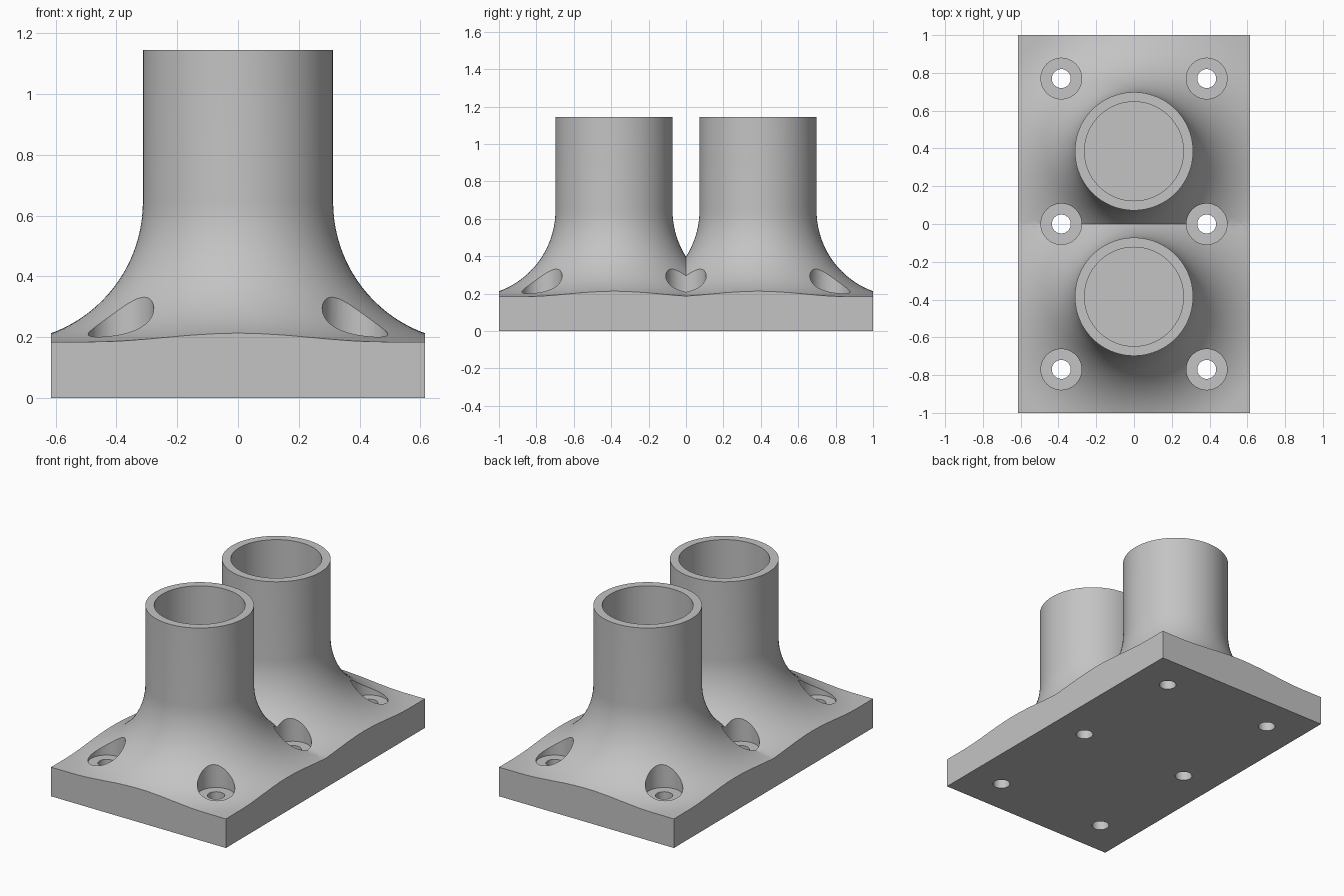
import bpy, bmesh, math
from mathutils import Vector

if "Cube" in bpy.data.objects:
    bpy.data.objects.remove(bpy.data.objects["Cube"])

HALF_W, HALF_L, TUBE_Y = 0.615, 1.0, 0.385
PLATE, TOP, FILLET, R_OUT, R_BORE = 0.185, 1.145, 0.46, 0.313, 0.262


def revolve(bm, profile, centre, steps):
    """Spin an (r, z) profile that starts and ends on the axis into a solid."""
    cx, cy = centre
    verts = [bm.verts.new((cx + r, cy, z)) for r, z in profile]
    edges = [bm.edges.new(pair) for pair in zip(verts, verts[1:])]
    bmesh.ops.spin(bm, geom=verts + edges, cent=(cx, cy, 0), axis=(0, 0, 1),
                   angle=2 * math.pi, steps=steps)
    bmesh.ops.remove_doubles(bm, verts=bm.verts, dist=1e-5)


def trim(bm, point, normal, fill=True):
    """Cut away everything beyond a plane and cap the cut."""
    cut = bmesh.ops.bisect_plane(bm, geom=bm.verts[:] + bm.edges[:] + bm.faces[:], dist=1e-6,
                                 plane_co=point, plane_no=normal, clear_outer=True)
    if fill:
        edges = [e for e in cut["geom_cut"] if isinstance(e, bmesh.types.BMEdge)]
        bmesh.ops.holes_fill(bm, edges=edges, sides=0)


def make_object(name, bm):
    bmesh.ops.recalc_face_normals(bm, faces=bm.faces)
    mesh = bpy.data.meshes.new(name)
    bm.to_mesh(mesh)
    bm.free()
    obj = bpy.data.objects.new(name, mesh)
    bpy.context.collection.objects.link(obj)
    return obj


# Flared tube socket, trimmed to half of the rectangular base
bm = bmesh.new()
profile = [(0, PLATE), (R_BORE, PLATE), (R_BORE, TOP), (R_OUT, TOP)]
for i in range(25):
    a = math.pi / 2 * i / 24
    profile.append((R_OUT + FILLET * (1 - math.cos(a)),
                    PLATE + FILLET * (1 - math.sin(a))))
profile += [(1.1, PLATE), (1.1, 0), (0, 0)]
revolve(bm, profile, (0, -TUBE_Y), 96)
trim(bm, Vector((HALF_W, 0, 0)), Vector((1, 0, 0)))
trim(bm, Vector((-HALF_W, 0, 0)), Vector((-1, 0, 0)))
trim(bm, Vector((0, -HALF_L, 0)), Vector((0, -1, 0)))
trim(bm, Vector((0, 0, 0)), Vector((0, 1, 0)), fill=False)
mount = make_object("double_tube_mount", bm)

# Six counterbored screw holes
bm = bmesh.new()
screw = [(0, -0.1), (0.05, -0.1), (0.05, PLATE), (0.108, PLATE), (0.108, 0.8), (0, 0.8)]
for x in (-0.385, 0.385):
    for y in (-0.77, 0, 0.77):
        revolve(bm, screw, (x, y), 48)
cutter = make_object("screw_hole_cutter", bm)
cutter.hide_render = True

# Mirror the half into the twin mount and cut the holes
mirror = mount.modifiers.new("Mirror", 'MIRROR')
mirror.use_axis = (False, True, False)
mirror.use_clip = True
mirror.merge_threshold = 0.0005
holes = mount.modifiers.new("Screw holes", 'BOOLEAN')
holes.operation = 'DIFFERENCE'
holes.solver = 'EXACT'
holes.object = cutter

bpy.ops.object.select_all(action='DESELECT')
mount.select_set(True)
bpy.context.view_layer.objects.active = mount
for modifier in ("Mirror", "Screw holes"):
    bpy.ops.object.modifier_apply(modifier=modifier)
bpy.data.objects.remove(cutter)

# Plain grey finish
grey = bpy.data.materials.new("plain grey")
grey.use_nodes = True
colour = (0.55, 0.55, 0.55, 1)
grey.diffuse_color = colour
grey.node_tree.nodes["Principled BSDF"].inputs["Base Color"].default_value = colour
mount.data.materials.clear()
mount.data.materials.append(grey)
bpy.ops.object.shade_smooth_by_angle(angle=math.radians(25))
